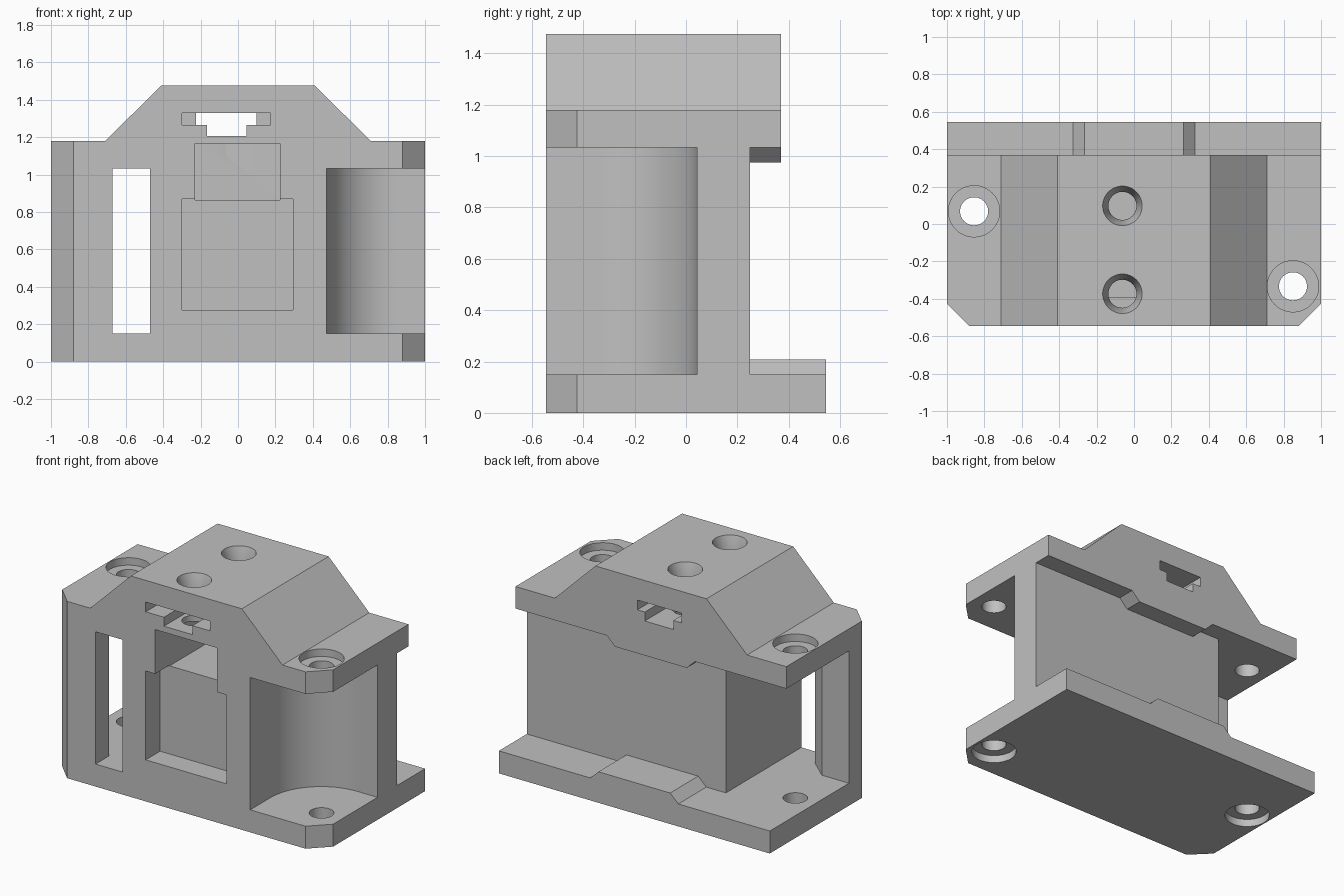
import bpy, bmesh, math
from mathutils import Matrix

if "Cube" in bpy.data.objects:
    bpy.data.objects.remove(bpy.data.objects["Cube"])

grey = bpy.data.materials.new("plain_grey")
grey.use_nodes = True
colour = (0.53, 0.53, 0.53, 1)
grey.diffuse_color = colour
grey.node_tree.nodes["Principled BSDF"].inputs["Base Color"].default_value = colour

FRONT, BACK, LIP = -0.545, 0.545, 0.37
FLOOR, CEILING, DECK, TOP = 0.15, 1.033, 1.18, 1.475


def finish(name, bm):
    bmesh.ops.recalc_face_normals(bm, faces=bm.faces)
    mesh = bpy.data.meshes.new(name)
    bm.to_mesh(mesh)
    bm.free()
    mesh.materials.append(grey)
    obj = bpy.data.objects.new(name, mesh)
    bpy.context.collection.objects.link(obj)
    return obj


def prism(name, outline, low, high, axis="z"):
    """Extrude an xy outline along z, or an xz outline along y."""
    bm = bmesh.new()
    place = (lambda a, b: (a, b, low)) if axis == "z" else (lambda a, b: (a, low, b))
    face = bm.faces.new([bm.verts.new(place(a, b)) for a, b in outline])
    moved = bmesh.ops.extrude_face_region(bm, geom=[face])["geom"]
    step = (0, 0, high - low) if axis == "z" else (0, high - low, 0)
    bmesh.ops.translate(bm, vec=step, verts=[v for v in moved if isinstance(v, bmesh.types.BMVert)])
    return finish(name, bm)


def box(name, x0, x1, y0, y1, z0, z1):
    return prism(name, [(x0, y0), (x1, y0), (x1, y1), (x0, y1)], z0, z1)


def drill(name, x, y, z0, z1, r0, r1):
    bm = bmesh.new()
    bmesh.ops.create_cone(bm, cap_ends=True, segments=48, radius1=r0, radius2=r1, depth=z1 - z0,
                          matrix=Matrix.Translation((x, y, (z0 + z1) / 2)))
    return finish(name, bm)


def combine(target, other, operation):
    mod = target.modifiers.new(operation.lower(), "BOOLEAN")
    mod.operation, mod.solver, mod.object = operation, "EXACT", other
    bpy.context.view_layer.objects.active = target
    bpy.ops.object.modifier_apply(modifier=mod.name)
    bpy.data.objects.remove(other)


def plate_outline(back):
    c = 0.12
    return [(-1 + c, FRONT), (1 - c, FRONT), (1, FRONT + c), (1, back), (-1, back), (-1, FRONT + c)]


def ridge(name, base, crest):
    # Bevelled locating ridge standing on a plate behind the core
    return prism(name, [(-0.325, base), (0.325, base), (0.265, crest), (-0.265, crest)],
                 0.2, BACK if crest > base and base < 0.5 else LIP, "y")


# Base plate
body = prism("bracket_body", plate_outline(BACK), 0, FLOOR)

# Core block with a rounded relief at its front corner
cx, cy, r = 0.85, -0.335, 0.378
arc = [(cx - r * math.cos(t), cy + r * math.sin(t))
       for t in (math.pi / 2 * i / 24 for i in range(25))]
core = [(-0.47, FRONT), (cx - r, FRONT)] + arc + [(1, cy + r), (1, 0.25), (-0.47, 0.25)]

# Front corner post with a bevelled inner edge
post = [(-0.88, FRONT), (-0.67, FRONT), (-0.67, -0.405), (-0.8, -0.29), (-1, -0.29), (-1, FRONT + 0.12)]

# Raised roof
roof = [(-0.71, DECK), (-0.41, TOP), (0.41, TOP), (0.71, DECK), (0.71, 1.1), (-0.71, 1.1)]

for part in (
    prism("top_plate", plate_outline(LIP), CEILING, DECK),
    prism("core_block", core, FLOOR - 0.05, CEILING + 0.05),
    prism("corner_post", post, FLOOR - 0.05, CEILING + 0.05),
    prism("roof", roof, FRONT, LIP, "y"),
    ridge("lower_ridge", FLOOR, 0.207),
    ridge("upper_ridge", CEILING, 0.975),
):
    combine(body, part, "UNION")

# Front pocket, deep upper cavity and stepped slot through the roof
cutters = [
    box("front_pocket", -0.3, 0.295, -0.7, -0.393, 0.277, 0.87),
    box("upper_cavity", -0.23, 0.225, -0.7, 0.17, 0.865, 1.165),
    box("slot_lower", -0.165, 0.045, -0.7, 0.6, 1.205, 1.28),
    box("slot_upper", -0.225, 0.1, -0.7, 0.6, 1.265, 1.33),
    box("slot_wide", -0.3, 0.175, -0.7, -0.2, 1.265, 1.33),
]

# Countersunk roof holes
for y in (0.097, -0.373):
    cutters += [drill("roof_hole", -0.062, y, 1.1, 1.6, 0.075, 0.075),
                drill("roof_countersink", -0.062, y, 1.375, 1.476, 0.075, 0.106)]

# Corner bolt holes, counterbored on the outer faces
for x, y in ((-0.855, 0.068), (0.85, -0.333)):
    cutters += [drill("lower_bolt_hole", x, y, -0.1, 0.3, 0.075, 0.075),
                drill("upper_bolt_hole", x, y, 0.9, 1.3, 0.075, 0.075),
                drill("lower_counterbore", x, y, -0.1, 0.05, 0.137, 0.137),
                drill("upper_counterbore", x, y, DECK - 0.05, 1.3, 0.137, 0.137)]

for cutter in cutters:
    combine(body, cutter, "DIFFERENCE")

# Smooth the round walls, keep the edges sharp
bpy.ops.object.select_all(action="DESELECT")
body.select_set(True)
bpy.context.view_layer.objects.active = body
bpy.ops.object.shade_smooth_by_angle(angle=math.radians(25))
